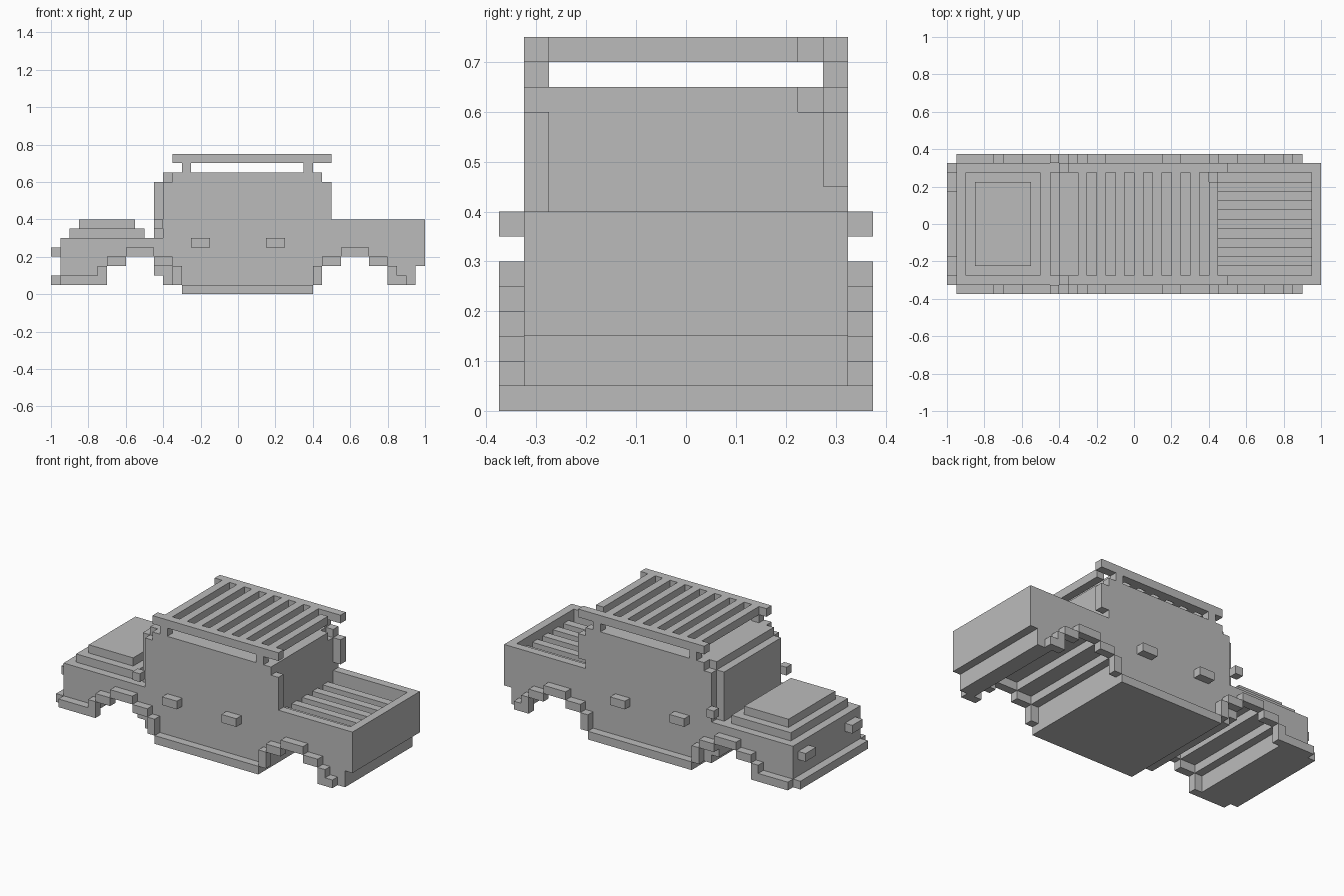
import bpy
import bmesh

cube = bpy.data.objects.get("Cube")
if cube:
    bpy.data.objects.remove(cube, do_unlink=True)

grey = bpy.data.materials.new("light_grey")
grey.use_nodes = True
COLOUR = (0.5, 0.5, 0.5, 1)
grey.diffuse_color = COLOUR
grey.node_tree.nodes["Principled BSDF"].inputs["Base Color"].default_value = COLOUR


def finish(name, bm):
    bmesh.ops.recalc_face_normals(bm, faces=bm.faces)
    mesh = bpy.data.meshes.new(name)
    bm.to_mesh(mesh)
    bm.free()
    mesh.materials.append(grey)
    obj = bpy.data.objects.new(name, mesh)
    bpy.context.collection.objects.link(obj)
    return obj


def box(name, x, y, z):
    """Axis-aligned box from three (low, high) ranges."""
    bm = bmesh.new()
    bmesh.ops.create_cube(bm, size=1)
    for v in bm.verts:
        for i, (low, high) in enumerate((x, y, z)):
            v.co[i] = low if v.co[i] < 0 else high
    return finish(name, bm)


def pair(name, x, y, z):
    """The same box on both sides of the truck."""
    box(name + "_left", x, y, z)
    box(name + "_right", x, (-y[1], -y[0]), z)


def extrude(name, profile, y):
    """Side profile (x, z) extruded across a range of y."""
    bm = bmesh.new()
    face = bm.faces.new([bm.verts.new((px, y[0], pz)) for px, pz in profile])
    new = bmesh.ops.extrude_face_region(bm, geom=[face])["geom"]
    for v in new:
        if isinstance(v, bmesh.types.BMVert):
            v.co.y = y[1]
    return finish(name, bm)


def across(half):
    return (-half, half)


SIDE = (0.275, 0.325)
OUTER = (0.325, 0.375)

# Lower body with stepped wheel arches
extrude("lower_body", [
    (-.95, .05), (-.75, .05), (-.75, .15), (-.7, .15), (-.7, .2), (-.6, .2),
    (-.6, .25), (-.5, .25), (-.5, .2), (-.45, .2), (-.45, .1), (-.4, .1),
    (-.4, .05), (.4, .05), (.4, .15), (.45, .15), (.45, .2), (.55, .2),
    (.55, .25), (.7, .25), (.7, .2), (.8, .2), (.8, .15), (.85, .15),
    (.85, .05), (.95, .05), (.95, .15), (1, .15), (1, .3), (-.95, .3)],
    across(.325))
box("floor_sill", (-.3, .4), across(.375), (0, .05))

# Wheel arch flares and door panels' outer trim
flare_parts = {
    "front_bumper_end": ((-.95, -.7), (.05, .1)),
    "front_flare_post": ((-.75, -.7), (.1, .15)),
    "front_flare_step": ((-.7, -.6), (.15, .2)),
    "front_flare_top": ((-.6, -.45), (.2, .25)),
    "front_flare_rear_step": ((-.45, -.35), (.15, .2)),
    "front_flare_rear_post": ((-.35, -.3), (.05, .15)),
    "rear_flare_post": ((.4, .45), (.05, .15)),
    "rear_flare_step": ((.45, .55), (.15, .2)),
    "rear_flare_top": ((.55, .7), (.2, .25)),
    "rear_flare_rear_step": ((.7, .8), (.15, .2)),
    "rear_flare_rear_post": ((.8, .85), (.1, .15)),
    "rear_bumper_end": ((.8, .9), (.05, .1)),
    "front_door_handle": ((-.25, -.15), (.25, .3)),
    "rear_door_handle": ((.15, .25), (.25, .3)),
    "mirror": ((-.45, -.4), (.35, .4)),
}
for name, (x, z) in flare_parts.items():
    pair(name, x, OUTER, z)

# Front end
box("hood_lower", (-.9, -.5), across(.275), (.3, .35))
box("hood_upper", (-.85, -.55), across(.225), (.35, .4))
box("front_bumper", (-1, -.95), across(.325), (.05, .1))
pair("headlight", (-1, -.95), (.175, .275), (.2, .25))

# Cab
box("cab", (-.4, .45), across(.325), (.3, .6))
box("windshield", (-.45, -.4), across(.275), (.3, .6))
box("roof", (-.4, .4), across(.275), (.6, .65))
box("roof_rear_edge", (.4, .45), (-.275, .225), (.6, .65))
pair("roof_side", (-.35, .45), SIDE, (.6, .65))
box("rear_pillar_right", (.45, .5), (-.325, -.275), (.4, .6))
box("rear_pillar_left", (.45, .5), SIDE, (.45, .6))

# Roof rack
pair("rack_rail", (-.35, .5), SIDE, (.7, .75))
pair("rack_front_leg", (-.3, -.25), SIDE, (.65, .7))
pair("rack_rear_leg", (.35, .4), SIDE, (.65, .7))
for i in range(8):
    x = -.3 + i * .1
    box(f"rack_bar_{i + 1}", (x, x + .05), (-.275, .225 if i == 7 else .275), (.7, .75))

# Cargo bed
pair("bed_wall", (.45, 1), SIDE, (.3, .4))
box("tailgate", (.95, 1), across(.275), (.3, .4))
for i in range(5):
    y = -.225 + i * .1
    box(f"bed_slat_{i + 1}", (.45, .95), (y, y + .05), (.3, .35))
